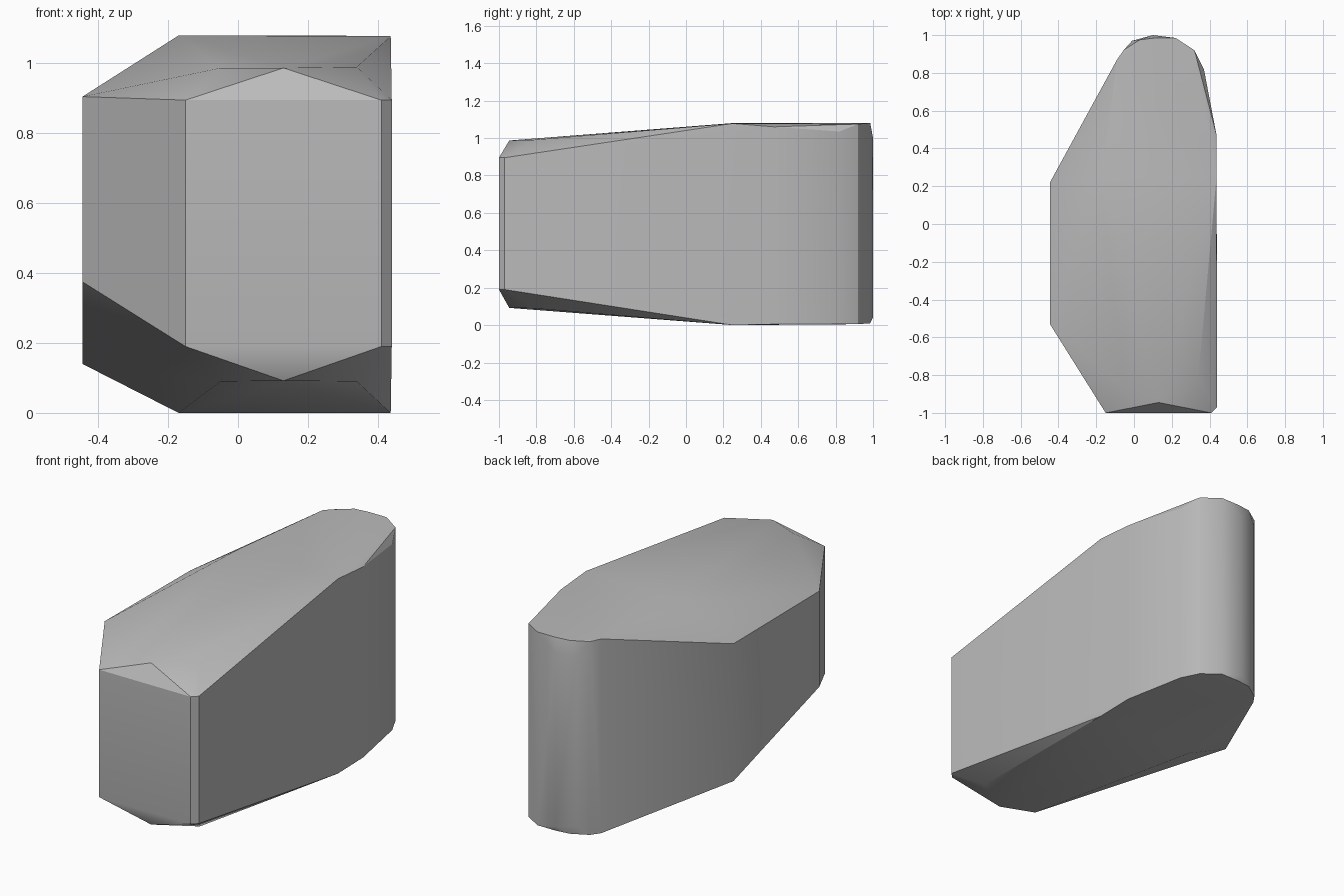
import bpy
import bmesh
from math import radians

cube = bpy.data.objects.get("Cube")
if cube:
    bpy.data.objects.remove(cube, do_unlink=True)

# Stone colour
stone = bpy.data.materials.new("stone_grey")
stone.use_nodes = True
grey = (0.5, 0.5, 0.5, 1)
stone.diffuse_color = grey
stone.node_tree.nodes["Principled BSDF"].inputs["Base Color"].default_value = grey

points = []


def column(x, y, low, high):
    """Vertical edge of the stone, from its low to its high corner."""
    points.extend([(x, y, low), (x, y, high)])


# Front face and its narrow bevel
column(-0.15, -1.0, 0.19, 0.895)
column(0.41, -1.0, 0.19, 0.895)
column(0.44, -0.97, 0.19, 0.895)
column(0.13, -0.945, 0.092, 0.987)
column(0.34, -0.82, 0.09, 0.99)
column(-0.05, -0.87, 0.09, 0.987)

# Slanted side
column(-0.445, -0.53, 0.375, 0.905)
column(-0.445, 0.22, 0.14, 0.9)

# Level top and base
column(-0.17, 0.25, 0, 1.08)
column(0.437, 0.25, 0, 1.078)
column(0.437, 0.47, 0.005, 1.06)

# Rounded back
column(-0.09, 0.87, 0.005, 1.08)
column(-0.055, 0.92, 0.005, 1.075)
column(0.03, 0.975, 0.01, 1.08)
column(-0.01, 0.97, 0.06, 1.0)
column(0.1, 1.0, 0.04, 1.0)
column(0.11, 0.985, 0.01, 1.08)
column(0.22, 0.985, 0.01, 1.08)
column(0.32, 0.92, 0.005, 1.075)
column(0.37, 0.82, 0.005, 1.035)

# Wrap the corners in one solid
bm = bmesh.new()
for p in points:
    bm.verts.new(p)
hull = bmesh.ops.convex_hull(bm, input=bm.verts)
loose = [v for v in bm.verts if not v.link_faces]
bmesh.ops.delete(bm, geom=loose, context="VERTS")
bmesh.ops.dissolve_limit(bm, angle_limit=radians(0.5), verts=bm.verts, edges=bm.edges)
bmesh.ops.recalc_face_normals(bm, faces=bm.faces)
mesh = bpy.data.meshes.new("boulder")
bm.to_mesh(mesh)
bm.free()
mesh.materials.append(stone)

boulder = bpy.data.objects.new("boulder", mesh)
bpy.context.collection.objects.link(boulder)
bpy.context.view_layer.objects.active = boulder
boulder.select_set(True)
bpy.ops.object.shade_smooth_by_angle(angle=radians(30))
